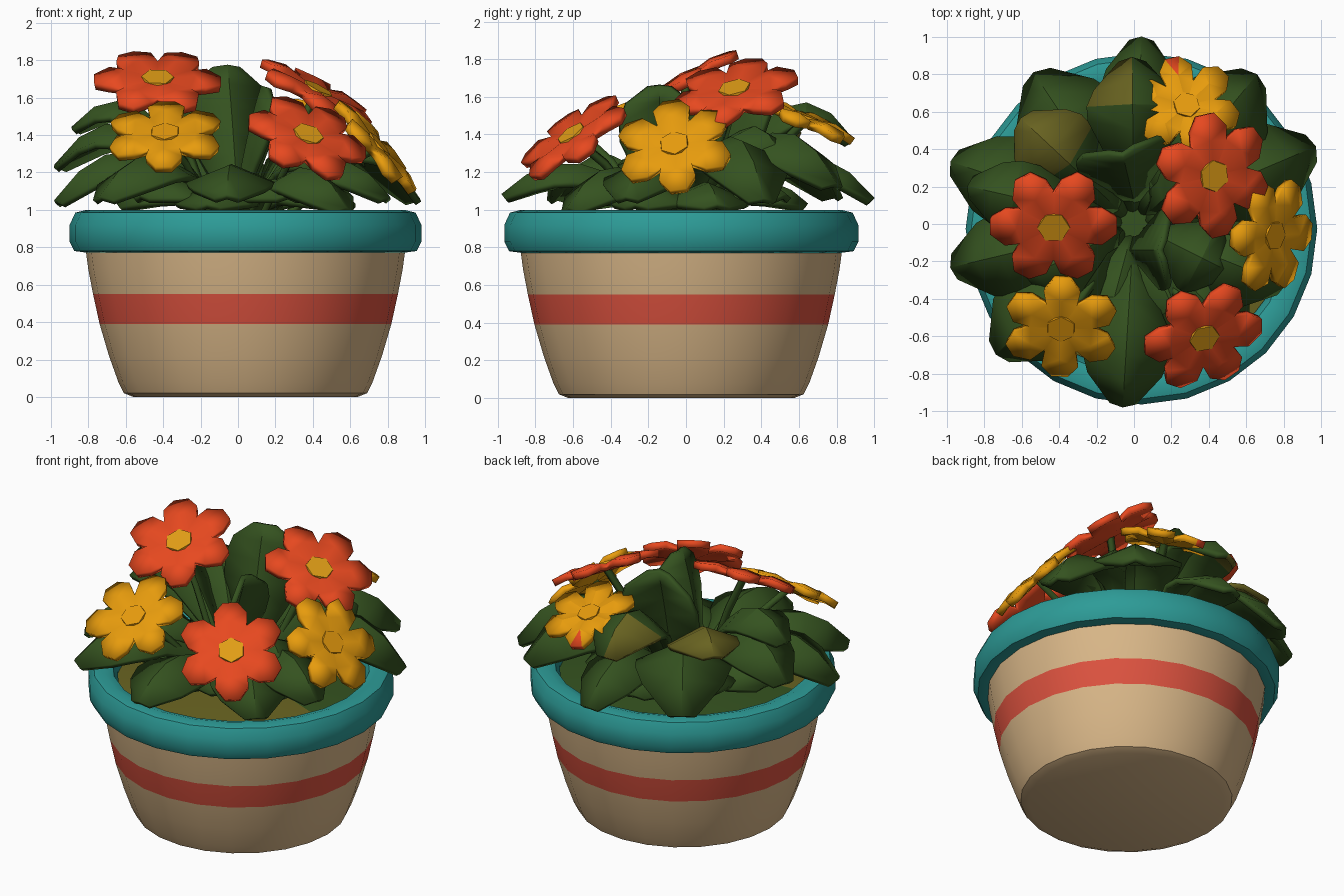
import bpy, bmesh
from math import sin, cos, pi, radians
from mathutils import Vector

if "Cube" in bpy.data.objects:
    bpy.data.objects.remove(bpy.data.objects["Cube"], do_unlink=True)

CENTRE = Vector((0.04, -0.025, 0))


def material(name, rgb):
    m = bpy.data.materials.new(name)
    m.use_nodes = True
    m.diffuse_color = (*rgb, 1)
    m.node_tree.nodes["Principled BSDF"].inputs["Base Color"].default_value = (*rgb, 1)
    return m


CLAY = material("tan clay", (0.69, 0.47, 0.245))
STRIPE = material("brick stripe", (0.72, 0.085, 0.05))
TEAL = material("teal glaze", (0.026, 0.33, 0.31))
OLIVE = material("olive", (0.14, 0.125, 0.015))
GREEN = material("leaf green", (0.035, 0.085, 0.014))
RED = material("red petal", (0.8, 0.066, 0.014))
YELLOW = material("yellow petal", (0.8, 0.33, 0.004))
GOLD = material("gold centre", (0.75, 0.34, 0.008))


def finish(bm, name, mats, angle=35, thickness=0):
    bmesh.ops.recalc_face_normals(bm, faces=bm.faces)
    mesh = bpy.data.meshes.new(name)
    bm.to_mesh(mesh)
    bm.free()
    for m in mats:
        mesh.materials.append(m)
    ob = bpy.data.objects.new(name, mesh)
    bpy.context.collection.objects.link(ob)
    if thickness:
        mod = ob.modifiers.new("thickness", 'SOLIDIFY')
        mod.thickness = thickness
        mod.offset = 0
    bpy.ops.object.select_all(action='DESELECT')
    ob.select_set(True)
    bpy.context.view_layer.objects.active = ob
    bpy.ops.object.shade_smooth_by_angle(angle=radians(angle))


def lathe(name, profile, mats, closed=False, rule=None, sides=24):
    """Revolve an (r, z) profile around the pot axis."""
    bm = bmesh.new()
    rings = []
    for r, z in profile:
        rings.append([bm.verts.new(CENTRE + Vector((r * cos(a), r * sin(a), z)))
                      for a in (2 * pi * i / sides for i in range(sides))])
    pairs = list(zip(rings, rings[1:]))
    if closed:
        pairs.append((rings[-1], rings[0]))
    else:
        bm.faces.new(rings[0])
        bm.faces.new(rings[-1])
    for lo, hi in pairs:
        for i in range(sides):
            j = (i + 1) % sides
            f = bm.faces.new((lo[i], lo[j], hi[j], hi[i]))
            if rule:
                f.material_index = rule(f.calc_center_median())
    finish(bm, name, mats)


# Pot: striped body, rolled rim, soil that is bare along the front
lathe("pot_body",
      [(0.6, 0), (0.65, 0.02), (0.68, 0.08), (0.73, 0.22), (0.78, 0.39),
       (0.815, 0.55), (0.84, 0.68), (0.855, 0.79)],
      [CLAY, STRIPE], rule=lambda c: int(0.39 < c.z < 0.55))
lathe("pot_rim",
      [(0.84, 0.77), (0.915, 0.78), (0.94, 0.83), (0.94, 0.92), (0.91, 0.985),
       (0.85, 1.0), (0.79, 0.98), (0.76, 0.92), (0.76, 0.8)], [TEAL], closed=True)
lathe("soil", [(0.77, 0.8), (0.77, 0.9), (0.4, 0.94), (0.05, 0.95)], [GREEN, OLIVE],
      rule=lambda c: int(c.y < -0.2))


def leaf(name, tip, rise, width, base=None, olive_from=2.0, olive_sides=(0, 1)):
    """Arched, ridged leaf from the plant's heart to its tip."""
    tip = Vector(tip)
    if base is None:
        base = (tip.x * 0.12, tip.y * 0.12, 0.94)
    base = Vector(base)
    ctrl = base.lerp(tip, 0.55)
    ctrl.z = rise
    shape = [0.3, 0.36, 0.7, 0.98, 1.0, 0.84, 0.28]
    flat = Vector((tip.x - base.x, tip.y - base.y, 0)).normalized()
    side = Vector((-flat.y, flat.x, 0))
    bm = bmesh.new()
    rows = []
    for k, s in enumerate(shape):
        t = k / (len(shape) - 1)
        p = base * (1 - t) ** 2 + ctrl * 2 * t * (1 - t) + tip * t * t
        tangent = ((ctrl - base) * (1 - t) + (tip - ctrl) * t).normalized()
        normal = tangent.cross(side)
        half = width * s / 2
        rows.append([bm.verts.new(p + side * half * u - normal * half * 0.42 * abs(u))
                     for u in (-1, 0, 1)])
    for k, (a, b) in enumerate(zip(rows, rows[1:])):
        for i in range(2):
            f = bm.faces.new((a[i], a[i + 1], b[i + 1], b[i]))
            f.material_index = int(i in olive_sides and k / (len(shape) - 1) >= olive_from)
    finish(bm, name, [GREEN, OLIVE], 30, 0.035)


# Low ring of drooping leaves: tip, height of the arch, width
low_leaves = [
    ((0.04, 0.99, 1.05), 1.55, 0.42), ((-0.53, 0.8, 1.07), 1.75, 0.58),
    ((-0.97, -0.23, 1.04), 1.6, 0.46), ((-0.73, -0.69, 1.06), 1.55, 0.52),
    ((-0.06, -0.97, 1.07), 1.45, 0.46), ((0.96, 0.41, 1.05), 1.75, 0.52),
    ((0.65, 0.79, 1.13), 1.75, 0.56), ((0.57, -0.62, 1.0), 1.45, 0.48),
    ((0.8, -0.32, 1.06), 1.5, 0.44)]
for n, (tip, rise, width) in enumerate(low_leaves):
    leaf(f"low_leaf_{n}", tip, rise, width)

# Short inner rosette that hides the soil
for n in range(9):
    a = radians(40 * n + 15)
    leaf(f"inner_leaf_{n}", (0.64 * cos(a), 0.64 * sin(a), 1.02 + 0.05 * (n % 2)), 1.28, 0.46)

# Middle tier, two with olive tips
leaf("mid_leaf_left", (-0.97, 0.33, 1.23), 1.78, 0.48)
leaf("mid_leaf_left_high", (-0.88, 0.2, 1.43), 1.86, 0.38)
leaf("mid_leaf_back_left", (-0.6, 0.56, 1.4), 1.7, 0.46, olive_from=0.5)
leaf("mid_leaf_back", (-0.01, 0.88, 1.36), 1.9, 0.48, olive_from=0.65, olive_sides=(1,))
leaf("mid_leaf_back_right", (0.6, 0.5, 1.28), 1.7, 0.48)
leaf("mid_leaf_front_left", (-0.6, -0.3, 1.2), 1.5, 0.4)
leaf("mid_leaf_front_right", (0.5, -0.25, 1.2), 1.5, 0.4)

# Upright leaves in the middle
leaf("tall_leaf_back", (-0.06, 0.37, 1.77), 1.5, 0.5, base=(0, 0.12, 0.94))
leaf("tall_leaf_front", (0.14, -0.14, 1.66), 1.45, 0.42, base=(-0.02, -0.14, 0.94))


def flower(name, centre, normal, radius, phase, colour, waist, red_tip=None):
    """Six creased petals round a low centre, on a stem."""
    centre = Vector(centre)
    turn = Vector((0, 0, 1)).rotation_difference(Vector(normal))

    def point(bm, r, deg, h):
        a = radians(deg + phase)
        return bm.verts.new(centre + turn @ Vector((r * radius * cos(a), r * radius * sin(a), h)))

    bm = bmesh.new()
    hub = point(bm, 0, 0, -0.01)
    notch = [point(bm, waist, 60 * i - 30, -0.01) for i in range(6)]
    for i in range(6):
        a = 60 * i
        left, right = notch[i], notch[(i + 1) % 6]
        ridge = point(bm, 0.6, a, 0.014)
        s1, s2 = point(bm, 0.83, a - 22, 0.0), point(bm, 0.83, a + 22, 0.0)
        t1, t2 = point(bm, 1.01, a - 8, -0.015), point(bm, 1.01, a + 8, -0.015)
        for face in ((hub, left, ridge), (hub, ridge, right), (left, s1, ridge),
                     (ridge, s2, right), (s1, t1, ridge), (ridge, t2, s2), (t1, t2, ridge)):
            f = bm.faces.new(face)
            f.material_index = int(i == red_tip and face == (t1, t2, ridge))
    finish(bm, name + "_petals", [colour, RED], 25, 0.045)

    bm = bmesh.new()
    rim = [point(bm, 0.28, 60 * i, 0.0) for i in range(6)]
    top = [point(bm, 0.26, 60 * i, 0.026) for i in range(6)]
    for i in range(6):
        j = (i + 1) % 6
        bm.faces.new((rim[i], rim[j], top[j], top[i]))
    bm.faces.new(top)
    bm.faces.new(rim[::-1])
    finish(bm, name + "_centre", [GOLD if colour is RED else YELLOW], 25)

    # Stem
    curve = bpy.data.curves.new(name + "_stem", 'CURVE')
    curve.dimensions = '3D'
    curve.bevel_depth = 0.025
    curve.bevel_resolution = 0
    curve.use_fill_caps = True
    spline = curve.splines.new('POLY')
    spline.points.add(2)
    foot = Vector((centre.x * 0.3, centre.y * 0.3, 0.93))
    bend = foot.lerp(centre, 0.6) + Vector((0, 0, 0.04))
    end = centre - turn @ Vector((0, 0, 0.02))
    for p, co in zip(spline.points, (foot, bend, end)):
        p.co = (*co, 1)
    curve.materials.append(GREEN)
    bpy.context.collection.objects.link(bpy.data.objects.new(name + "_stem", curve))


flower("red_flower_left", (-0.43, -0.01, 1.69), (0.02, -0.47, 0.88), 0.335, 0, RED, 0.6)
flower("red_flower_right", (0.42, 0.26, 1.63), (0.46, -0.18, 0.87), 0.335, 40, RED, 0.6)
flower("red_flower_front", (0.37, -0.6, 1.39), (0.32, -0.55, 0.77), 0.325, 5, RED, 0.6)
flower("yellow_flower_left", (-0.39, -0.55, 1.4), (-0.03, -0.55, 0.83), 0.31, 28, YELLOW, 0.53)
flower("yellow_flower_right", (0.74, -0.06, 1.34), (0.75, -0.14, 0.64), 0.31, 0, YELLOW, 0.53)
flower("yellow_flower_back", (0.28, 0.63, 1.48), (0.08, 0.38, 0.92), 0.28, 45, YELLOW, 0.53, red_tip=1)
